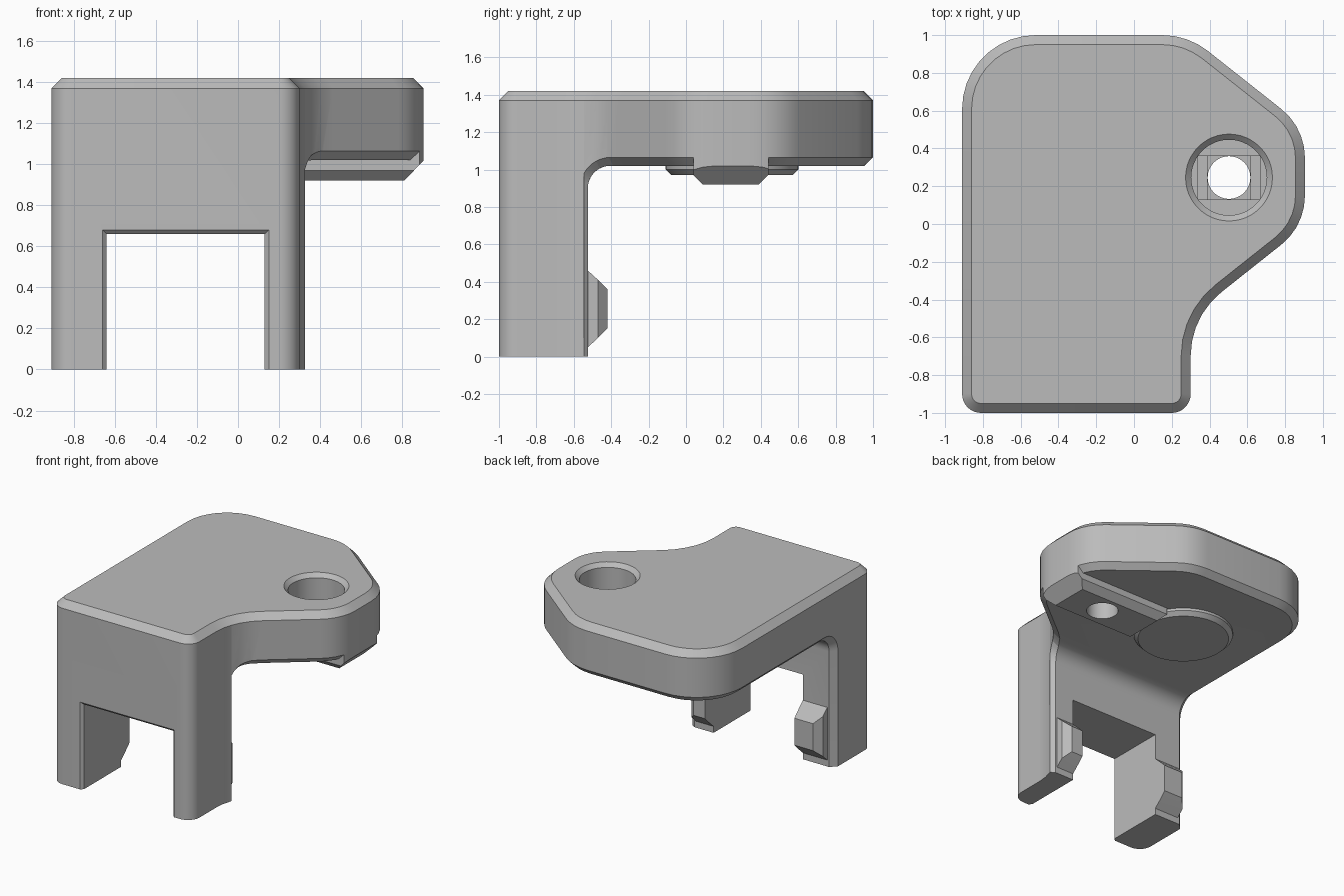
import bpy
import bmesh
from math import sin, cos, tan, pi
from mathutils import Vector

if "Cube" in bpy.data.objects:
    bpy.data.objects.remove(bpy.data.objects["Cube"])

grey = bpy.data.materials.new("plain_grey")
grey.use_nodes = True
COLOUR = (0.5, 0.5, 0.5, 1)
grey.diffuse_color = COLOUR
grey.node_tree.nodes["Principled BSDF"].inputs["Base Color"].default_value = COLOUR


def rounded(corners, step=pi / 18):
    """Polygon from (x, y, radius) corners with filleted points."""
    pts = [Vector(c[:2]) for c in corners]
    out = []
    for i, p in enumerate(pts):
        r = corners[i][2]
        if r == 0:
            out.append(p)
            continue
        u = (pts[i - 1] - p).normalized()
        v = (pts[(i + 1) % len(pts)] - p).normalized()
        th = u.angle(v)
        c = p + (u + v).normalized() * r / sin(th / 2)
        a, b = p + u * r / tan(th / 2) - c, p + v * r / tan(th / 2) - c
        sweep = pi - th
        n = max(3, round(sweep / step))
        for k in range(n + 1):
            t = k / n
            out.append(c + (a * sin((1 - t) * sweep) + b * sin(t * sweep)) / sin(sweep))
    return out


def inset(pts, d):
    """Move a counter-clockwise loop inwards by d."""
    out = []
    for i, p in enumerate(pts):
        e = (p - pts[i - 1]).normalized()
        f = (pts[(i + 1) % len(pts)] - p).normalized()
        n, m = Vector((-e.y, e.x)), Vector((-f.y, f.x))
        out.append(p + (n + m) * d / (1 + n.dot(m)))
    return out


def loft(name, rings):
    """Closed solid through rings of equal point count."""
    bm = bmesh.new()
    loops = [[bm.verts.new(p) for p in ring] for ring in rings]
    n = len(loops[0])
    for lo, hi in zip(loops, loops[1:]):
        for i in range(n):
            j = (i + 1) % n
            bm.faces.new((lo[i], lo[j], hi[j], hi[i]))
    bm.faces.new(loops[0])
    bm.faces.new(loops[-1])
    bmesh.ops.recalc_face_normals(bm, faces=bm.faces)
    me = bpy.data.meshes.new(name)
    bm.to_mesh(me)
    bm.free()
    me.materials.append(grey)
    ob = bpy.data.objects.new(name, me)
    bpy.context.collection.objects.link(ob)
    return ob


def rect_z(x0, x1, y0, y1, z):
    return [(x0, y0, z), (x1, y0, z), (x1, y1, z), (x0, y1, z)]


def rect_y(x0, x1, z0, z1, y):
    return [(x0, y, z0), (x1, y, z0), (x1, y, z1), (x0, y, z1)]


def circle(cx, cy, r, z, n=48):
    return [(cx + r * cos(2 * pi * i / n), cy + r * sin(2 * pi * i / n), z) for i in range(n)]


def combine(ob, tool, operation="DIFFERENCE"):
    mod = ob.modifiers.new("cut", "BOOLEAN")
    mod.operation, mod.solver, mod.object = operation, "EXACT", tool
    bpy.context.view_layer.objects.active = ob
    bpy.ops.object.modifier_apply(modifier=mod.name)
    bpy.data.objects.remove(tool)


# Plan outline
LEFT, RIGHT, TIP = -0.91, 0.30, 0.905
outline = rounded([(LEFT, -1, 0.1), (RIGHT, -1, 0.1), (RIGHT, -0.49, 0.43),
                   (TIP, -0.01, 0.33), (TIP, 0.51, 0.33), (0.285, 1, 0.39),
                   (LEFT, 1, 0.39)])
TOP, UNDER, WALL = 1.42, 1.02, -0.525


def plan_ring(z, d=0.0):
    return [(p.x, p.y, z) for p in inset(outline, d)]


# Body: full prism with a chamfered top, hollowed below behind the front wall
body = loft("bracket_body", [plan_ring(0), plan_ring(TOP - 0.05), plan_ring(TOP, 0.05)])
side = rounded([(WALL, -0.2, 0), (1.3, -0.2, 0), (1.3, UNDER, 0), (WALL, UNDER, 0.12)])
combine(body, loft("under_cutter", [[(x, p.x, p.y) for p in side] for x in (-1.5, 1.5)]))

# Chamfer along the underside rim and the back edges of the wall
bm = bmesh.new()
bm.from_mesh(body.data)
bmesh.ops.remove_doubles(bm, verts=bm.verts, dist=0.0001)
rim = [e for e in bm.edges
       if all(v.co.z < UNDER + 0.01 and v.co.y > WALL - 0.005 for v in e.verts)
       and max(v.co.z for v in e.verts) > 0.01
       and len(e.link_faces) == 2 and e.calc_face_angle(0) > 0.8]
bmesh.ops.bevel(bm, geom=rim, offset=0.045, offset_type="OFFSET", segments=1,
                profile=0.5, affect="EDGES", clamp_overlap=False)
bmesh.ops.recalc_face_normals(bm, faces=bm.faces)
bm.to_mesh(body.data)
bm.free()

# Slot between the legs, flared at the front
S0, S1, SZ = -0.64, 0.13, 0.66
combine(body, loft("slot_cutter", [
    rect_y(S0 - 0.05, S1 + 0.05, -0.2, SZ + 0.05, -1.03),
    rect_y(S0, S1, -0.2, SZ, -0.98),
    rect_y(S0, S1, -0.2, SZ, -0.4)]))

# Screw hole: counterbore, two bridging steps and a through bore
HX, HY = 0.503, 0.246
combine(body, loft("bore_cutter", [circle(HX, HY, r, z) for r, z in
                                   ((0.2, 1.14), (0.2, 1.39), (0.26, 1.45))]))
for half, floor in ((0.163, 1.12), (0.115, 1.1)):
    combine(body, loft("step_cutter", [
        rect_z(HX - half, HX + half, HY - 0.115, HY + 0.115, z) for z in (floor, 1.2)]))


def through_bore():
    return loft("through_cutter", [circle(HX, HY, 0.113, z) for z in (0.8, 1.2)])


combine(body, through_bore())

# Rail under the tip, trimmed to the outline
rail = loft("locating_rail", [rect_z(0.06, 0.96, 0.04, 0.44, 1.07),
                              rect_z(0.06, 0.906, 0.04, 0.44, UNDER),
                              rect_z(0.06, 0.858, 0.04, 0.44, 0.97),
                              rect_z(0.11, 0.81, 0.09, 0.39, 0.92)])
combine(rail, loft("trim", [plan_ring(0.5), plan_ring(1.3)]), "INTERSECT")
combine(rail, through_bore())

# Round pad under the slab
pad = loft("round_pad", [circle(-0.255, HY, r, z, 64) for r, z in
                         ((0.355, 1.03), (0.355, 1.0), (0.325, 0.97))])

# Snap bumps on the back of both legs
parts = [body, rail, pad]
for name, inner, outer in (("left_snap_bump", S1, 0.28), ("right_snap_bump", S0, -0.85)):
    tip = outer - 0.05 if outer > inner else outer + 0.05
    parts.append(loft(name, [rect_y(inner, outer, 0.05, 0.46, WALL - 0.01),
                             rect_y(inner, outer, 0.05, 0.46, WALL),
                             rect_y(inner, outer, 0.1, 0.41, -0.47),
                             rect_y(inner, tip, 0.15, 0.36, -0.42)]))

# Smooth curved faces, keep chamfers crisp
for ob in parts:
    bpy.ops.object.select_all(action="DESELECT")
    ob.select_set(True)
    bpy.context.view_layer.objects.active = ob
    bpy.ops.object.shade_smooth_by_angle(angle=pi / 6)
